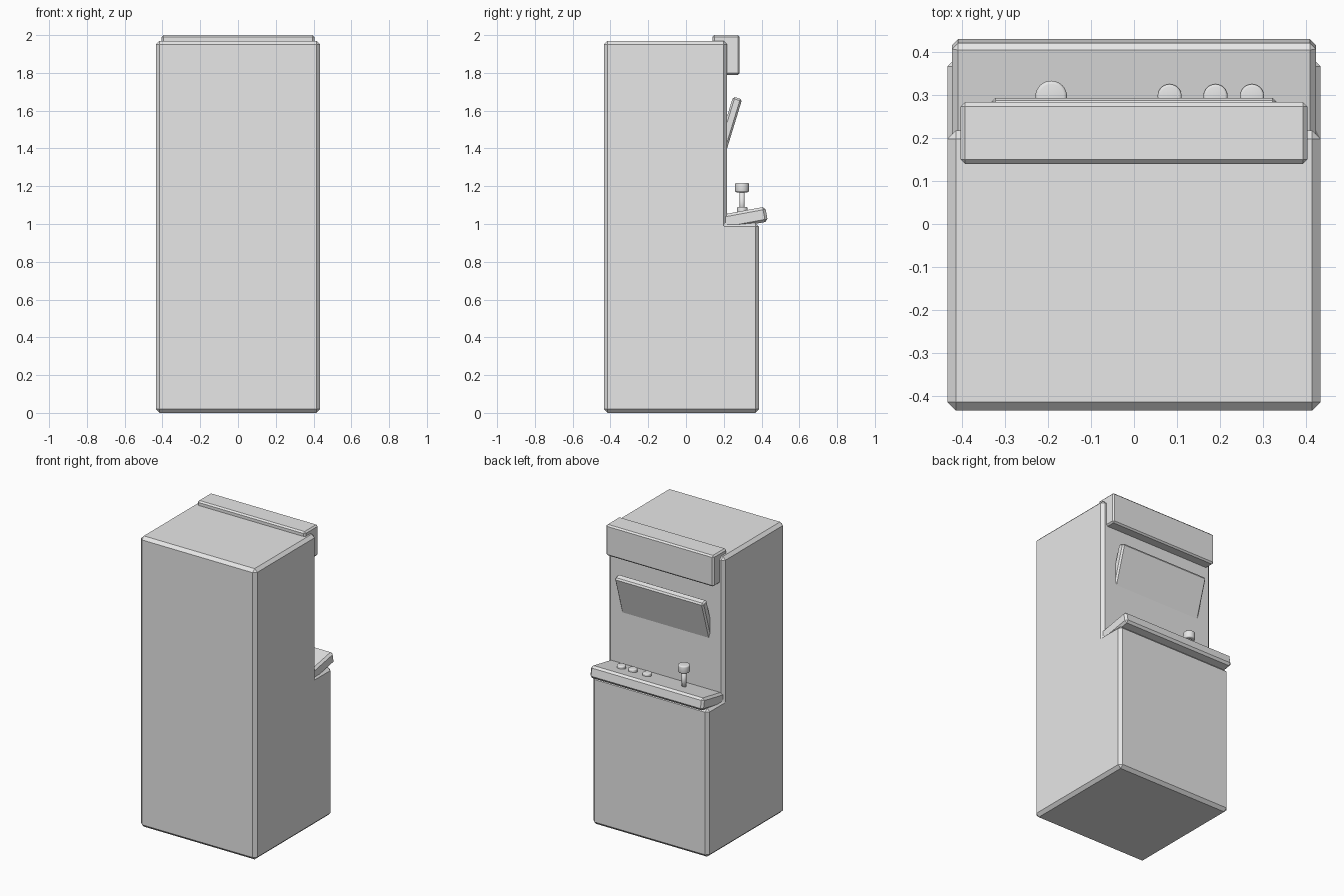
import bpy
import bmesh
from math import radians

cube = bpy.data.objects.get("Cube")
if cube:
    bpy.data.objects.remove(cube, do_unlink=True)

# Single plain grey
grey = bpy.data.materials.new("plain_grey")
grey.use_nodes = True
grey.diffuse_color = (0.8, 0.8, 0.8, 1)
grey.node_tree.nodes["Principled BSDF"].inputs["Base Color"].default_value = (0.8, 0.8, 0.8, 1)


def finish(name, bm, bevel, segments=1, smooth=False):
    bmesh.ops.recalc_face_normals(bm, faces=bm.faces)
    mesh = bpy.data.meshes.new(name)
    for face in bm.faces:
        face.smooth = smooth
    bm.to_mesh(mesh)
    bm.free()
    mesh.materials.append(grey)
    obj = bpy.data.objects.new(name, mesh)
    bpy.context.collection.objects.link(obj)
    if bevel:
        mod = obj.modifiers.new("edge_bevel", "BEVEL")
        mod.width = bevel
        mod.segments = segments
        mod.limit_method = "ANGLE"
    return obj


def box(name, size, location, tilt=0, bevel=0.01):
    bm = bmesh.new()
    bmesh.ops.create_cube(bm, size=1)
    bmesh.ops.scale(bm, vec=size, verts=bm.verts)
    obj = finish(name, bm, bevel)
    obj.location = location
    obj.rotation_euler.x = radians(tilt)
    return obj


def cylinder(name, radius, bottom, top, x, y, bevel=0):
    bm = bmesh.new()
    bmesh.ops.create_cone(bm, cap_ends=True, segments=32, radius1=radius,
                          radius2=radius, depth=top - bottom)
    obj = finish(name, bm, bevel, 3, True)
    obj.location = (x, y, (bottom + top) / 2)
    return obj


# Cabinet: stepped side profile extruded across the width
profile = [(-0.435, 0), (0.387, 0), (0.387, 1.006),
           (0.218, 1.006), (0.218, 1.97), (-0.435, 1.97)]
half_width = 0.435
bm = bmesh.new()
side = bm.faces.new([bm.verts.new((-half_width, y, z)) for y, z in profile])
extruded = bmesh.ops.extrude_face_region(bm, geom=[side])
bmesh.ops.translate(bm, vec=(2 * half_width, 0, 0),
                    verts=[v for v in extruded["geom"] if isinstance(v, bmesh.types.BMVert)])
finish("cabinet", bm, 0.02)

# Sign box, screen and sloping control deck
box("sign_box", (0.808, 0.144, 0.21), (0, 0.212, 1.895))
box("screen", (0.665, 0.05, 0.36), (0, 0.2205, 1.495), tilt=-17)
box("control_deck", (0.848, 0.3, 0.08), (0, 0.279, 1.025), tilt=10.5, bevel=0.014)

# Joystick
cylinder("joystick_stem", 0.014, 1.04, 1.18, -0.193, 0.297)
cylinder("joystick_knob", 0.037, 1.168, 1.218, -0.193, 0.297, 0.008)

# Push buttons
for number, x in enumerate((0.083, 0.19, 0.275), 1):
    cylinder(f"button_{number}", 0.028, 1.045, 1.09, x, 0.298, 0.006)
